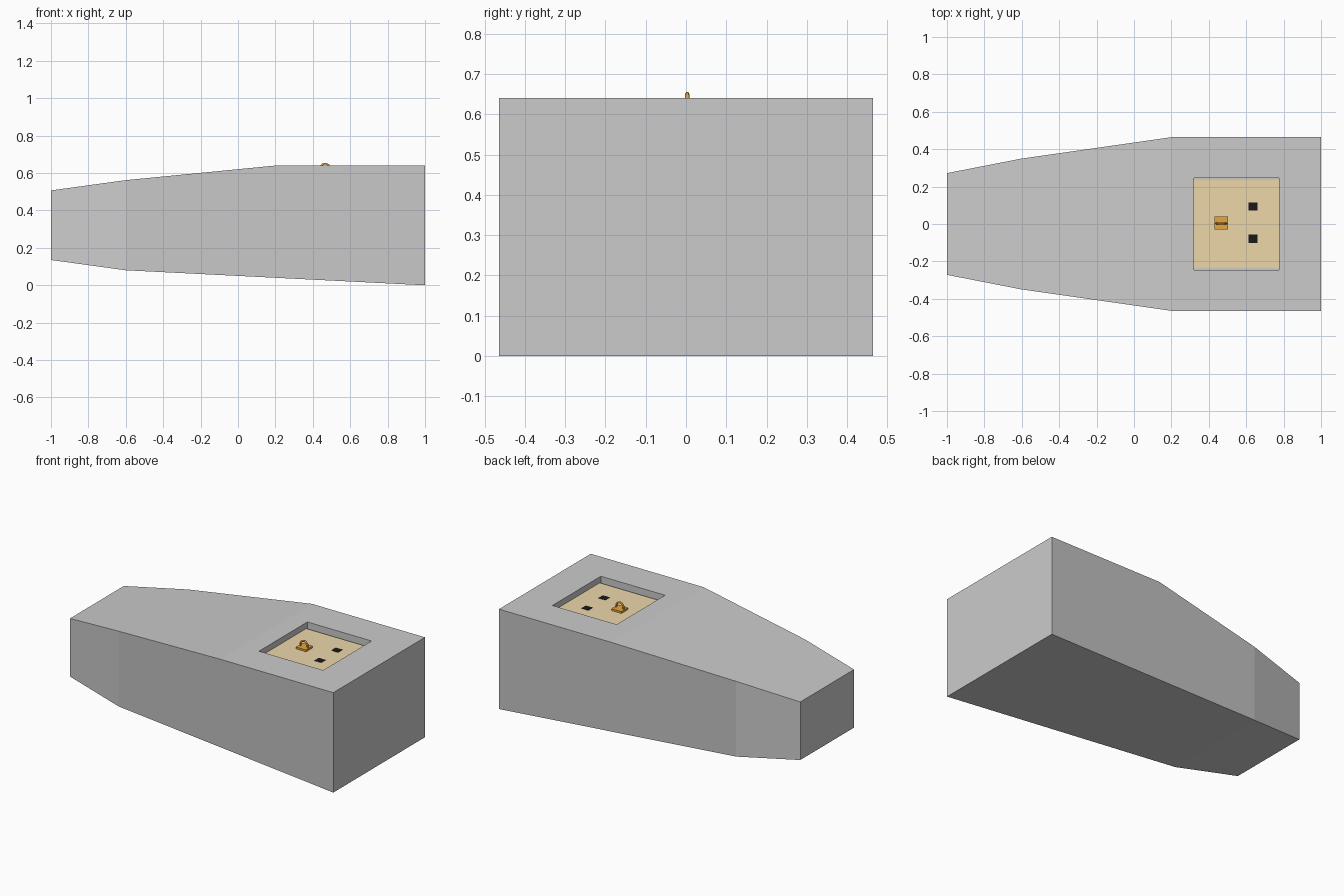
import bpy, bmesh, math

if "Cube" in bpy.data.objects:
    bpy.data.objects.remove(bpy.data.objects["Cube"])


def paint(obj, name, rgb):
    mat = bpy.data.materials.get(name) or bpy.data.materials.new(name)
    mat.diffuse_color = (*rgb, 1)
    mat.use_nodes = True
    mat.node_tree.nodes["Principled BSDF"].inputs["Base Color"].default_value = mat.diffuse_color
    obj.data.materials.append(mat)


def link_bmesh(name, bm):
    bmesh.ops.recalc_face_normals(bm, faces=bm.faces)
    mesh = bpy.data.meshes.new(name)
    bm.to_mesh(mesh)
    bm.free()
    obj = bpy.data.objects.new(name, mesh)
    bpy.context.collection.objects.link(obj)
    return obj


def box(name, x0, x1, y0, y1, z0, z1):
    bm = bmesh.new()
    bmesh.ops.create_cube(bm, size=1)
    for v in bm.verts:
        v.co = ((x0 + x1) / 2 + v.co.x * (x1 - x0),
                (y0 + y1) / 2 + v.co.y * (y1 - y0),
                (z0 + z1) / 2 + v.co.z * (z1 - z0))
    return link_bmesh(name, bm)


# Tapered body: mirrored top and bottom edge profiles (x, half width, z)
top = [(-1, 0.272, 0.507), (-0.6, 0.35, 0.562), (0.2, 0.464, 0.64), (1, 0.464, 0.64)]
bottom = [(-1, 0.272, 0.135), (-0.6, 0.35, 0.08), (1, 0.464, 0)]
bm = bmesh.new()
sides = {s: ([bm.verts.new((x, s * y, z)) for x, y, z in top],
             [bm.verts.new((x, s * y, z)) for x, y, z in bottom]) for s in (-1, 1)}
(ta, ba), (tb, bb) = sides[-1], sides[1]
for t, b in sides.values():
    bm.faces.new((t[0], t[1], b[1], b[0]))
    bm.faces.new((t[1], t[2], t[3], b[2], b[1]))
for i in range(2):
    bm.faces.new((ta[i], ta[i + 1], tb[i + 1], tb[i]))
    bm.faces.new((ba[i], ba[i + 1], bb[i + 1], bb[i]))
for i, j in ((0, 0), (3, 2)):
    bm.faces.new((ta[i], tb[i], bb[j], ba[j]))

# Square recess sunk into the flat part of the top
hole = [(0.32, -0.245), (0.775, -0.245), (0.775, 0.245), (0.32, 0.245)]
rings = [[ta[2], ta[3], tb[3], tb[2]]]
rings += [[bm.verts.new((x, y, z)) for x, y in hole] for z in (0.64, 0.595)]
for r0, r1 in zip(rings, rings[1:]):
    for i in range(4):
        k = (i + 1) % 4
        bm.faces.new((r0[i], r0[k], r1[k], r1[i]))
bm.faces.new(rings[-1])
link_bmesh("body", bm)

# Panel lying in the recess
paint(box("recess_panel", 0.32, 0.775, -0.234, 0.234, 0.595, 0.602), "tan", (0.85, 0.68, 0.4))

# Two black sockets
for i, y in enumerate((-0.079, 0.093)):
    paint(box(f"socket_{i + 1}", 0.612, 0.66, y - 0.022, y + 0.022, 0.598, 0.604),
          "black", (0.01, 0.01, 0.01))

# Latch: base plate with an arched handle
orange = (0.8, 0.38, 0.05)
paint(box("latch_base", 0.43, 0.502, -0.029, 0.039, 0.6, 0.614), "orange", orange)
cx, cy, cz, r = 0.466, 0.003, 0.625, 0.025
pts = [(cx - r - 0.002, cz - 0.014)]
pts += [(cx - r * math.cos(a * math.pi / 10), cz + r * math.sin(a * math.pi / 10)) for a in range(11)]
pts += [(cx + r + 0.002, cz - 0.014)]
curve = bpy.data.curves.new("latch_handle", 'CURVE')
curve.dimensions = '3D'
curve.bevel_depth = 0.0055
curve.bevel_resolution = 1
curve.use_fill_caps = True
spline = curve.splines.new('POLY')
spline.points.add(len(pts) - 1)
for p, (x, z) in zip(spline.points, pts):
    p.co = (x, cy, z, 1)
handle = bpy.data.objects.new("latch_handle", curve)
bpy.context.collection.objects.link(handle)
paint(handle, "orange", orange)
